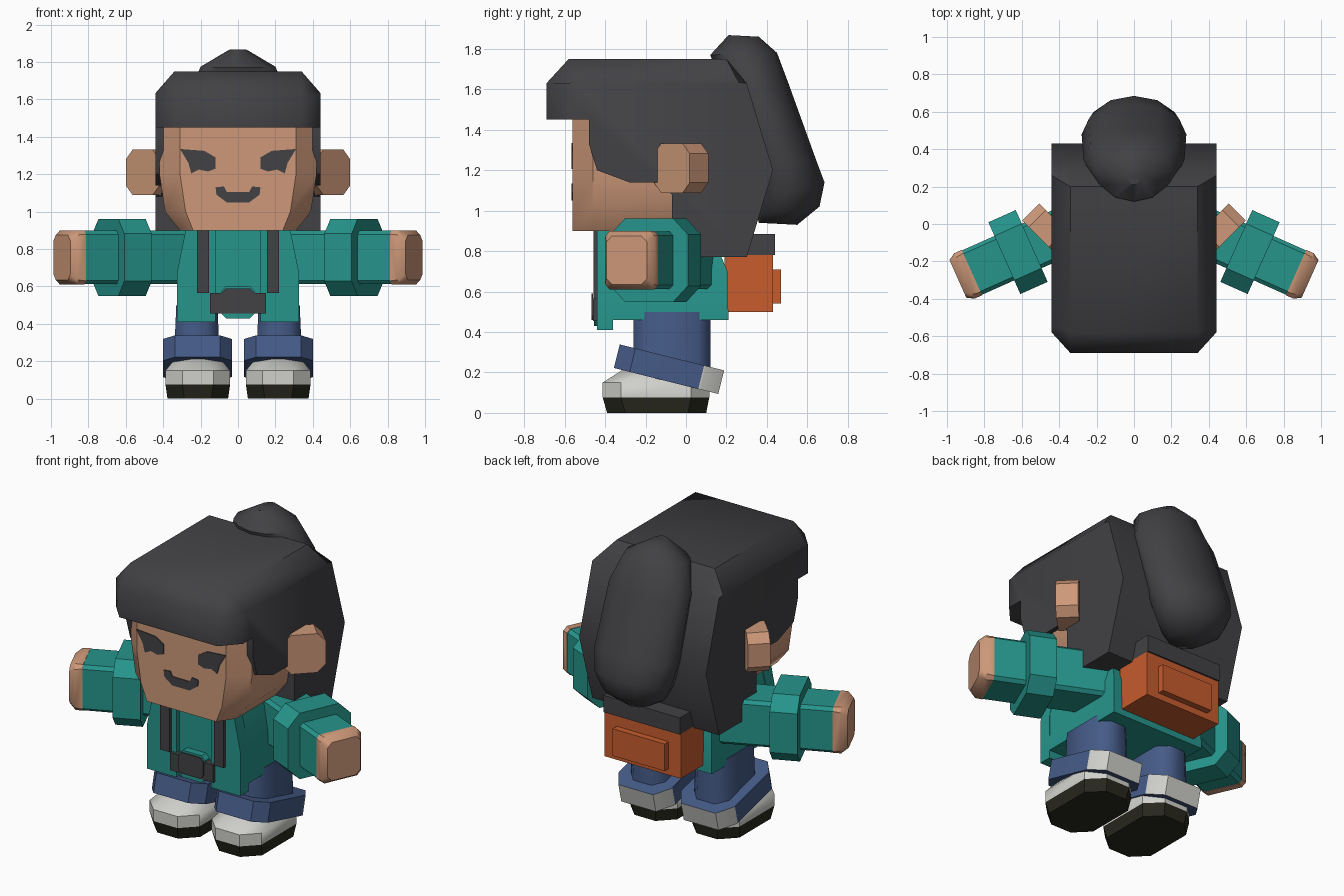
import bpy, bmesh, math

cube = bpy.data.objects.get("Cube")
if cube:
    bpy.data.objects.remove(cube, do_unlink=True)


def material(name, r, g, b):
    m = bpy.data.materials.new(name)
    m.use_nodes = True
    m.diffuse_color = (r, g, b, 1)
    m.node_tree.nodes["Principled BSDF"].inputs["Base Color"].default_value = (r, g, b, 1)
    return m


CHARCOAL = material("charcoal", .054, .054, .060)
SKIN = material("skin", .61, .314, .19)
TEAL = material("teal", .019, .30, .26)
ORANGE = material("orange", .57, .107, .027)
NAVY = material("navy", .060, .105, .245)
WHITE = material("off_white", .63, .63, .60)
SOLE = material("dark_sole", .021, .021, .013)


def loft(name, rings, mats, angle=30, rule=None):
    """Skin matching rings of points, cap both ends, shade by angle."""
    mats = mats if isinstance(mats, list) else [mats]
    bm = bmesh.new()
    loops = [[bm.verts.new(p) for p in ring] for ring in rings]
    for a, b in zip(loops, loops[1:]):
        for i in range(len(a)):
            j = (i + 1) % len(a)
            bm.faces.new((a[i], a[j], b[j], b[i]))
    bm.faces.new(loops[0][::-1])
    bm.faces.new(loops[-1])
    bmesh.ops.recalc_face_normals(bm, faces=bm.faces[:])
    if rule:
        for f in bm.faces:
            f.material_index = rule(f.calc_center_median())
    me = bpy.data.meshes.new(name)
    bm.to_mesh(me)
    bm.free()
    for m in mats:
        me.materials.append(m)
    ob = bpy.data.objects.new(name, me)
    bpy.context.collection.objects.link(ob)
    bpy.ops.object.select_all(action='DESELECT')
    ob.select_set(True)
    bpy.context.view_layer.objects.active = ob
    bpy.ops.object.shade_smooth_by_angle(angle=math.radians(angle))
    return ob


def octagon(hu, hv, c):
    """Rectangle with cut corners, as eight (u, v) points."""
    return [(hu - c, -hv), (hu, c - hv), (hu, hv - c), (hu - c, hv),
            (c - hu, hv), (-hu, hv - c), (-hu, c - hv), (c - hu, -hv)]


def box(name, x, y, z, mat):
    rect = [(x[0], y[0]), (x[1], y[0]), (x[1], y[1]), (x[0], y[1])]
    return loft(name, [[(u, v, h) for u, v in rect] for h in z], mat)


def plate(name, outline, y0, y1, mat):
    return loft(name, [[(x, y, z) for x, z in outline] for y in (y0, y1)], mat)


# Head: tapered jaw with cut front corners
def head_ring(z, f, s):
    half = [(f, -.56), (s, -.46), (s, .05)]
    return [(x, y, z) for x, y in half] + [(-x, y, z) for x, y in half[::-1]]


loft("head", [head_ring(.9, .24, .31), head_ring(1, .28, .39),
              head_ring(1.2, .31, .42), head_ring(1.55, .31, .42)], SKIN, 40)

# Hair: side profile lofted across, with the outer crown cut back
lower = [(.43, 1.2), (.30, .77), (-.07, .77), (-.07, 1.08), (-.14, 1.14),
         (-.28, 1.14), (-.44, 1.2), (-.48, 1.33), (-.48, 1.45)]
inner = [(-.69, 1.45), (-.69, 1.63), (-.58, 1.75), (.20, 1.75), (.30, 1.63)] + lower
outer = [(-.58, 1.45), (-.58, 1.63), (-.55, 1.635), (.26, 1.635), (.30, 1.63)] + lower
loft("hair", [[(x, y, z) for y, z in prof] for x, prof in
              ((-.44, outer), (-.34, inner), (.34, inner), (.44, outer))], CHARCOAL, 48)

# Ponytail: front point, back point and half width at each level
tail = [((.21, 1.868), (.36, 1.86), .05), ((.12, 1.77), (.45, 1.78), .2),
        ((.18, 1.6), (.51, 1.62), .27), ((.32, 1.2), (.64, 1.26), .28),
        ((.34, 1.05), (.685, 1.14), .25), ((.35, .98), (.66, 1.02), .2),
        ((.36, .94), (.55, .93), .1)]
rings = []
for f, b, w in tail:
    ring = []
    for k in range(12):
        a = math.tau * k / 12
        t = .5 + .5 * math.cos(a)
        ring.append((w * math.sin(a), f[0] + (b[0] - f[0]) * t, f[1] + (b[1] - f[1]) * t))
    rings.append(ring)
loft("ponytail", rings, CHARCOAL, 50)

# Mouth
mouth = [(.12, 1.13), (.115, 1.09), (.06, 1.05), (-.06, 1.05), (-.115, 1.09),
         (-.12, 1.13), (-.075, 1.135), (-.06, 1.105), (.06, 1.105), (.075, 1.135)]
plate("mouth", mouth, -.566, -.558, CHARCOAL)

# Jacket body
loft("jacket", [[(-w, -.41, z), (w, -.41, z), (w, b, z), (-w, b, z)]
                for z, w, b in ((.46, .325, .21), (.7, .32, .205), (.9, .27, .12))], TEAL)
# Belt and pouch
plate("pouch", [(x, z + .515) for x, z in octagon(.09, .085, .025)], -.455, -.36, TEAL)
box("belt", (-.15, .15), (-.46, -.38), (.455, .565), CHARCOAL)
plate("buckle", [(x, z + .525) for x, z in octagon(.085, .065, .02)], -.467, -.459, CHARCOAL)

# Backpack
box("backpack", (-.265, .265), (.19, .43), (.5, .78), ORANGE)
box("backpack_lid", (-.265, .265), (.19, .44), (.78, .885), CHARCOAL)
box("backpack_pocket", (-.18, .18), (.42, .47), (.54, .71), ORANGE)

eye = [(.31, 1.335), (.18, 1.325), (.12, 1.29), (.12, 1.23), (.16, 1.215),
       (.21, 1.225), (.25, 1.205), (.265, 1.26)]
CA, SA = math.cos(math.radians(24)), math.sin(math.radians(24))
TILT = math.radians(-14)

for s, side in ((1, "left"), (-1, "right")):
    plate(side + "_eye", [(s * x, z) for x, z in eye], -.566, -.558, CHARCOAL)

    # Ear: octagonal slab turned half way forward
    d = math.sqrt(.5)
    loft(side + "_ear", [[(s * (.51 + d * (u - t)), -.07 + d * (u + t), 1.21 + v)
                          for u, v in octagon(.125, .122, .05)] for t in (0, .13)], SKIN)

    # Arm parts share one swept-forward axis
    def arm(name, spec, mat):
        loft(side + name, [[(s * (.62 + CA * t + SA * u), -.15 - SA * t + CA * u, .755 + v)
                            for u, v in octagon(hu, hv, c)] for t, hu, hv, c in spec], mat, 40)
    arm("_sleeve", [(-.5, .13, .143, .02), (.31, .13, .143, .02)], TEAL)
    arm("_sleeve_band", [(-.08, .21, .207, .08), (.08, .21, .207, .08)], TEAL)
    arm("_hand", [(.27, .133, .145, .02), (.315, .133, .145, .025), (.352, .11, .12, .03)], SKIN)

    # Jacket front panel and strap
    pts = [(.12, .41), (.325, .41), (.325, .68), (.28, .9), (.12, .9)]
    plate(side + "_jacket_panel", [(s * x, z) for x, z in pts], -.44, -.36, TEAL)
    box(side + "_strap", sorted((s * .155, s * .22)), (-.458, -.43), (.565, .9), CHARCOAL)

    # Leg
    loft(side + "_leg", [[(s * .22 + u, -.07 + v, z) for u, v in octagon(w, .19, .06)]
                         for z, w in ((.15, .125), (.5, .11))], NAVY, 50)

    # Tilted trouser cuff with a pale heel section
    ring = []
    for z in (-.06, .06):
        half = [(.12, -.27), (.185, -.19), (.185, .16), (.183, .17), (.12, .262)]
        plan = half + [(-x, y) for x, y in half[::-1]]
        ring.append([(s * .217 + x, -.08 + y * math.cos(TILT) - z * math.sin(TILT),
                      .215 + y * math.sin(TILT) + z * math.cos(TILT)) for x, y in plan])
    cuff = loft(side + "_cuff", ring, [NAVY, WHITE], 30,
                lambda c: 1 if c.y > .07 else 0)

    # Shoe and sole
    def shoe(name, spec, mat):
        loft(side + name, [[(s * .215 + u, (y0 + y1) / 2 + v, z)
                            for u, v in octagon(w, (y1 - y0) / 2, .09)]
                           for z, w, y0, y1 in spec], mat, 40)
    shoe("_sole", [(0, .162, -.39, .1), (.077, .173, -.412, .115)], SOLE)
    shoe("_shoe", [(.077, .173, -.412, .115), (.15, .173, -.412, .115),
                   (.215, .12, -.31, .09)], WHITE)
